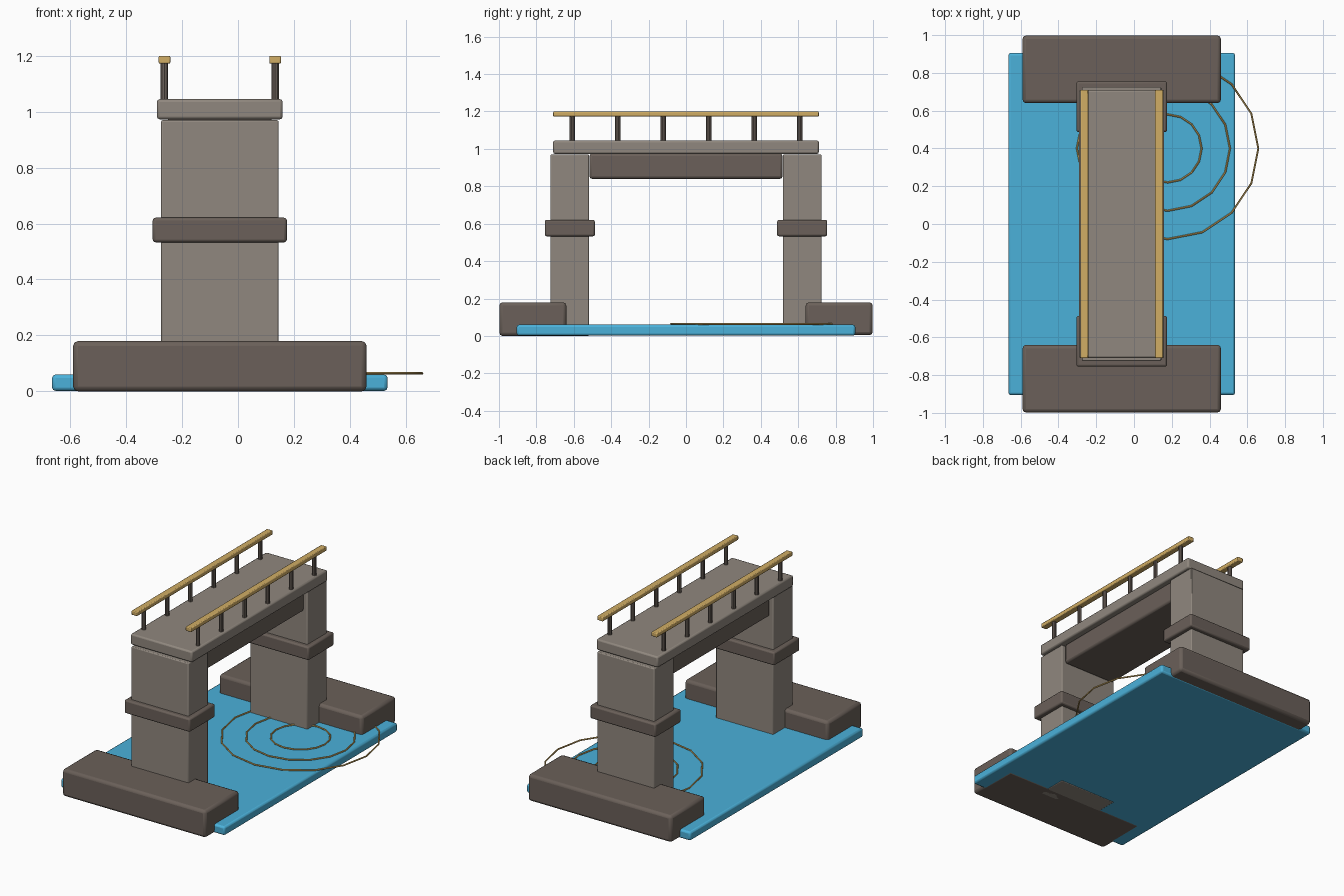
import bpy

cube = bpy.data.objects.get("Cube")
if cube:
    bpy.data.objects.remove(cube, do_unlink=True)


def material(name, rgb):
    m = bpy.data.materials.new(name)
    m.use_nodes = True
    m.diffuse_color = (*rgb, 1)
    m.node_tree.nodes["Principled BSDF"].inputs["Base Color"].default_value = (*rgb, 1)
    return m


water_blue = material("water blue", (0.07, 0.44, 0.70))
stone = material("light stone", (0.28, 0.245, 0.21))
dark_stone = material("dark stone", (0.145, 0.117, 0.10))
gold = material("gold", (0.64, 0.42, 0.13))

CX = -0.065  # centre line of the bridge


def finish(obj, name, mat, bevel=0):
    obj.name = name
    obj.data.materials.append(mat)
    if bevel:
        mod = obj.modifiers.new("soft edges", 'BEVEL')
        mod.width = bevel
        mod.segments = 2
    bpy.ops.object.shade_smooth_by_angle()
    return obj


def box(name, mat, x, y, z, bevel):
    """Box from (low, high) ranges on each axis, with softened edges."""
    bpy.ops.mesh.primitive_cube_add(size=1, location=[sum(r) / 2 for r in (x, y, z)])
    obj = bpy.context.object
    obj.scale = [abs(r[1] - r[0]) for r in (x, y, z)]
    bpy.ops.object.transform_apply(location=False, rotation=False, scale=True)
    return finish(obj, name, mat, bevel)


def around(centre, half):
    return (centre - half, centre + half)


# Water slab
box("water", water_blue, (-0.665, 0.535), (-0.905, 0.905), (0.002, 0.06), 0.012)

# Ripples on the water
for i in range(3):
    bpy.ops.mesh.primitive_torus_add(
        major_radius=0.18 + 0.15 * i, minor_radius=0.005,
        major_segments=16, minor_segments=6, location=(0.178, 0.4, 0.064))
    finish(bpy.context.object, f"ripple_{i + 1}", gold)

# Banks, towers and tower bands at each end
for end, side, base in (("front", -1, 0.0), ("back", 1, 0.004)):
    box(f"{end}_bank", dark_stone, (-0.59, 0.46),
        around(side * 0.819, 0.179), (base, 0.18), 0.018)
    box(f"{end}_tower", stone, around(CX, 0.21),
        around(side * 0.622, 0.103), (base, 0.97), 0.006)
    box(f"{end}_tower_band", dark_stone, around(CX, 0.24),
        around(side * 0.621, 0.134), (0.533, 0.621), 0.01)

# Span
box("deck", stone, around(CX, 0.225), (-0.71, 0.71), (0.973, 1.045), 0.01)
box("under_beam", dark_stone, around(CX, 0.19), (-0.516, 0.516), (0.84, 0.975), 0.014)

# Railings
for name, side in (("right", -1), ("left", 1)):
    x = CX + side * 0.198
    box(f"{name}_handrail", gold, around(x, 0.021), (-0.71, 0.71), (1.172, 1.2), 0.005)
    for i in range(6):
        bpy.ops.mesh.primitive_cylinder_add(
            vertices=10, radius=0.014, depth=0.14,
            location=(x, -0.608 + i * 0.2432, 1.11))
        finish(bpy.context.object, f"{name}_rail_post_{i + 1}", dark_stone)
